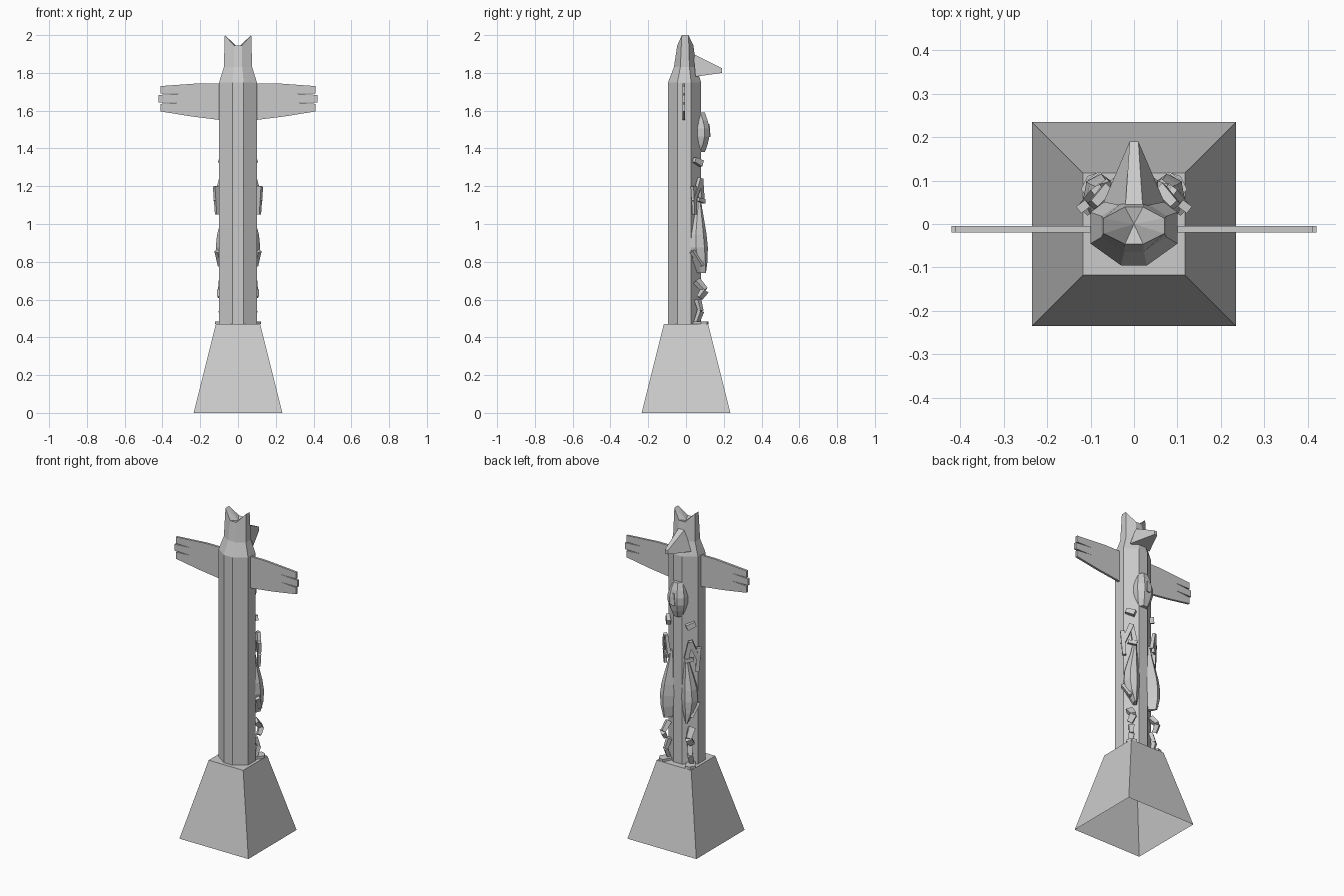
import bpy, bmesh
from math import sin, pi
from mathutils import Vector

cube = bpy.data.objects.get("Cube")
if cube:
    bpy.data.objects.remove(cube, do_unlink=True)

grey = (0.6, 0.6, 0.6, 1)
stone = bpy.data.materials.new("plain_grey")
stone.use_nodes = True
stone.diffuse_color = grey
stone.node_tree.nodes["Principled BSDF"].inputs["Base Color"].default_value = grey


def loft(name, rings, open_bottom=False, peak=None):
    """Skin a stack of matching rings; the top may close to a peak point."""
    bm = bmesh.new()
    loops = [[bm.verts.new(point) for point in ring] for ring in rings]
    count = len(loops[0])
    for lower, upper in zip(loops, loops[1:]):
        for i in range(count):
            j = (i + 1) % count
            bm.faces.new((lower[i], lower[j], upper[j], upper[i]))
    last = loops[-1]
    if peak:
        tip = bm.verts.new(peak)
        for i in range(count):
            bm.faces.new((last[i], last[(i + 1) % count], tip))
    else:
        bm.faces.new(last)
    if not open_bottom:
        bm.faces.new(loops[0][::-1])
    bmesh.ops.recalc_face_normals(bm, faces=bm.faces)
    mesh = bpy.data.meshes.new(name)
    bm.to_mesh(mesh)
    bm.free()
    mesh.materials.append(stone)
    obj = bpy.data.objects.new(name, mesh)
    bpy.context.collection.objects.link(obj)


def mirrored(half):
    """Close a half outline on +x with its reflection."""
    return half + [(-x, y, z) for x, y, z in reversed(half)]


def square(half, z):
    return mirrored([(half, -half, z), (half, half, z)])


def octagon(radius, z, depth=1.0, ear=0.0):
    """Pole section, slightly flatter behind; ears lift its side corners."""
    wide, narrow, deep = radius, radius * 0.3, radius * depth
    return mirrored([(narrow, -0.95 * deep, z), (wide, -0.45 * deep, z + ear),
                     (wide, 0.27 * deep, z + ear), (narrow, 0.8 * deep, z)])


# Plinth, hollow underneath
plinth_top = 0.47
loft("plinth", [square(plinth_top / 2, 0), square(plinth_top / 4, plinth_top)], open_bottom=True)

# Eight-sided pole rising into the eared bird head
loft("pole_and_bird_head",
     [octagon(0.1, plinth_top), octagon(0.1, 1.75), octagon(0.075, 1.83, depth=0.9),
      octagon(0.07, 1.945, depth=0.7, ear=0.055)],
     peak=(0, 0, 1.935))

# Beak
loft("beak", [mirrored([(0.07, 0.05, 1.78), (0.02, 0.04, 1.9)]),
              mirrored([(0.01, 0.19, 1.8), (0.01, 0.19, 1.825)])])


# Wings ending in three split feathers
def wing_outline():
    outline = [(0.09, 1.745), (0.2, 1.745)]
    for feather in range(3):
        top = 1.73 - 0.047 * feather
        bottom = top - 0.04
        tip = 0.42 if feather == 1 else 0.41
        outline += [(tip, top), (tip, bottom)]
        if feather < 2:
            outline.append((0.31, bottom))
    return outline + [(0.25, 1.57), (0.09, 1.55)]


sides = {"left": 1, "right": -1}
for label, side in sides.items():
    loft(label + "_wing", [[(side * x, y, z) for x, z in wing_outline()]
                           for y in (-0.019, -0.005)])

# Carved face below the beak, fullest at mid height
face_rings = []
steps = 5
for step in range(steps + 1):
    swell = sin(pi * step / steps)
    wide, front = 0.03 + 0.027 * swell, 0.1 + 0.025 * swell
    z = 1.38 + 0.21 * step / steps
    face_rings.append(mirrored([(wide, 0.05, z), (wide, front - 0.025, z),
                                (wide * 0.45, front, z)]))
loft("carved_face", face_rings)
loft("face_nose", [mirrored([(0.014, 0.1, 1.46), (0.012, 0.13, 1.46)]),
                   mirrored([(0.006, 0.1, 1.53), (0.006, 0.125, 1.53)])])


# Figures on the two slanted rear faces of the pole
def on_face(side, along, out, z):
    """Point measured along and outward from the slanted face's middle."""
    return Vector((side * (0.065 + 0.8 * along + 0.6 * out),
                   0.054 - 0.6 * along + 0.8 * out, z))


def limb(name, side, thickness, points):
    """Four-sided bars following a bent path, thinning toward its end."""
    joints = [on_face(side, *point) for point in points]
    outward = Vector((side * 0.6, 0.8, 0))
    for number, (start, end) in enumerate(zip(joints, joints[1:])):
        across = (end - start).cross(outward).normalized() * thickness
        lift = across.cross(end - start).normalized() * thickness * 0.75
        corners = (across + lift, lift - across, -across - lift, across - lift)
        loft(f"{name}_{'upper' if number == 0 else 'lower'}",
             [[start + corner for corner in corners],
              [end + corner * 0.8 for corner in corners]])


def body_rings(side):
    """Long faceted body, fullest below the middle."""
    rings = []
    levels = 6
    for level in range(levels + 1):
        rise = level / levels
        swell = sin(pi * (1 - rise) ** 1.5)
        wide = 0.01 + 0.038 * swell
        out = 0.01 + 0.04 * (1 - rise) + 0.025 * swell
        shift = 0.02 * (swell - 1)
        z = 0.74 + 0.41 * rise
        section = ((1, -0.1), (0.9, 0.5), (0.2, 1), (-0.6, 0.9), (-1, -0.1))
        rings.append([on_face(side, shift + wide * a, out * b, z) for a, b in section])
    return rings


limbs = {
    "arm": (0.014, [(-0.02, 0.02, 1.13), (0, 0.03, 1.24), (0.05, 0.02, 1.12)]),
    "outer_hand": (0.013, [(0.05, 0.02, 1.2), (0.04, 0.02, 1.05)]),
    "inner_hand": (0.012, [(-0.03, 0.03, 1.12), (0.02, 0.03, 1.13)]),
    "collar": (0.017, [(-0.02, 0.02, 1.32), (0.03, 0.01, 1.34)]),
    "hip": (0.018, [(0.04, 0.01, 0.86), (0, 0.04, 0.78)]),
    "knee": (0.019, [(0.01, 0.01, 0.7), (-0.01, 0.05, 0.65), (0.01, 0.03, 0.61)]),
    "shin": (0.016, [(0, 0.01, 0.6), (0, 0.03, 0.54), (0.01, 0.01, 0.48)]),
}
sole = [(-0.02, 0), (0.03, 0), (0.03, 0.055), (0, 0.07), (-0.03, 0.06)]

for label, side in sides.items():
    figure = label + "_figure_"
    loft(figure + "body", body_rings(side))
    for part, (thickness, points) in limbs.items():
        limb(figure + part, side, thickness, points)
    loft(figure + "foot", [[on_face(side, along, out, plinth_top + height)
                            for along, out in sole] for height in (0, 0.015)])
